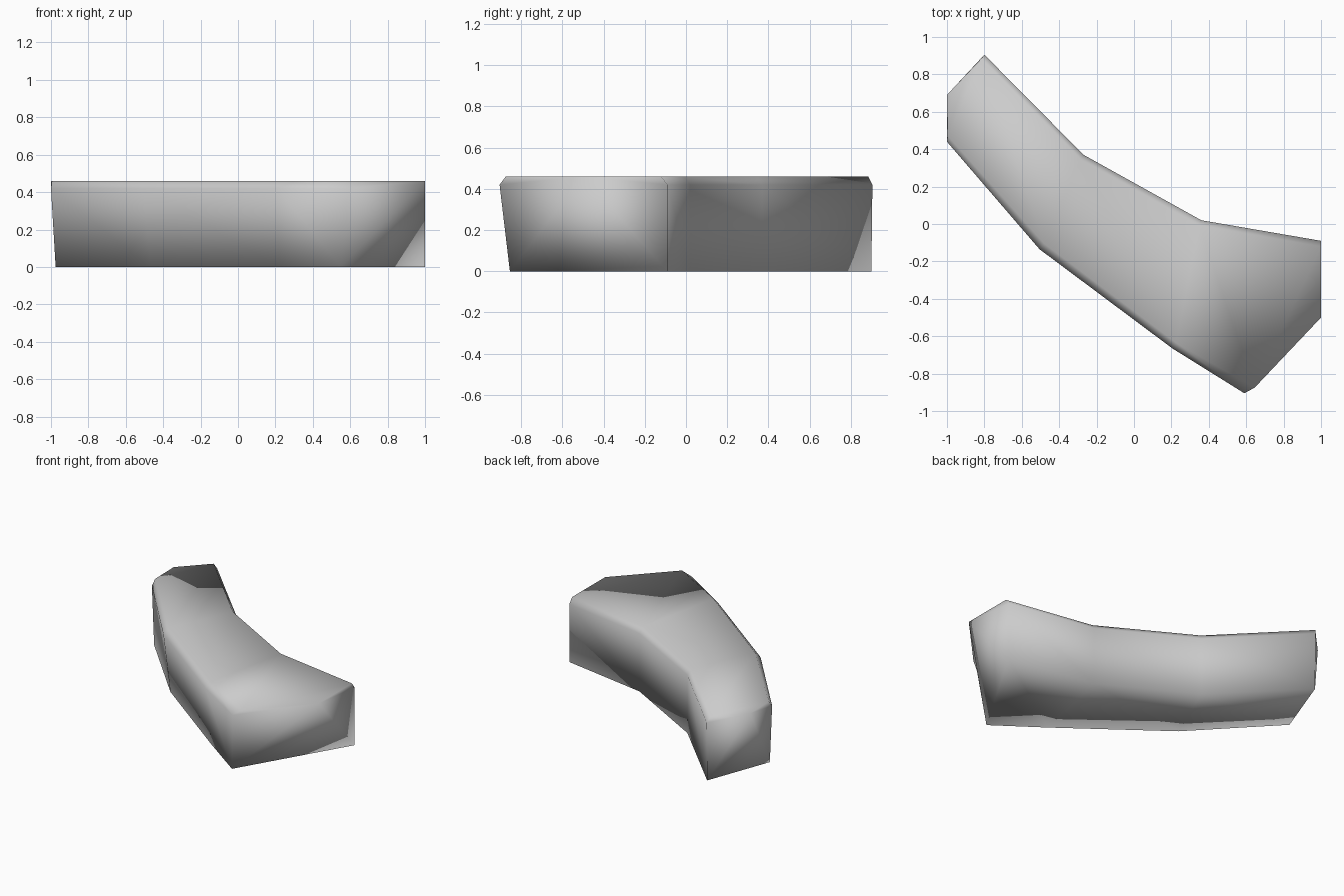
import bpy, bmesh

if "Cube" in bpy.data.objects:
    bpy.data.objects.remove(bpy.data.objects["Cube"])

# Four stations along the bend; each is a six-point section
# (plan positions; heights are shared by all stations)
HEIGHTS = [0.0, 0.42, 0.46, 0.46, 0.42, 0.0]
STATIONS = [
    # back foot, back shoulder, back top, front top, front shoulder, front foot
    [(-0.80, 0.90), (-0.80, 0.905), (-0.815, 0.885), (-0.995, 0.47), (-1.0, 0.44), (-0.975, 0.43)],
    [(-0.27, 0.37), (-0.27, 0.37), (-0.285, 0.345), (-0.48, -0.105), (-0.505, -0.135), (-0.47, -0.105)],
    [(0.36, 0.02), (0.36, 0.02), (0.35, -0.01), (0.225, -0.635), (0.205, -0.665), (0.22, -0.62)],
    [(1.0, -0.09), (1.0, -0.09), (1.0, -0.12), (0.645, -0.875), (0.59, -0.905), (0.55, -0.855)],
]
# Overhanging top corner of each end
END_TIPS = [(-1.0, 0.69, 0.46), (1.0, -0.5, 0.46)]

stone = bpy.data.materials.new("plain grey")
stone.diffuse_color = (0.6, 0.6, 0.6, 1.0)
stone.use_nodes = True
stone.node_tree.nodes["Principled BSDF"].inputs["Base Color"].default_value = stone.diffuse_color

bm = bmesh.new()
rings = [[bm.verts.new((x, y, z)) for (x, y), z in zip(st, HEIGHTS)] for st in STATIONS]

# Long sides, top and underside
for a, b in zip(rings, rings[1:]):
    for i in range(6):
        j = (i + 1) % 6
        quad = [a[i], a[j], b[j], b[i]]
        bm.faces.new(quad)

# Ends: fan from the overhanging tip to the end section
for ring, tip in ((rings[0], END_TIPS[0]), (rings[-1], END_TIPS[1])):
    t = bm.verts.new(tip)
    for i in range(6):
        bm.faces.new((ring[i], ring[(i + 1) % 6], t))

bmesh.ops.recalc_face_normals(bm, faces=bm.faces)
for f in bm.faces:
    f.smooth = True

mesh = bpy.data.meshes.new("curved_block")
bm.to_mesh(mesh)
bm.free()
mesh.materials.append(stone)
block = bpy.data.objects.new("curved_block", mesh)
bpy.context.collection.objects.link(block)
